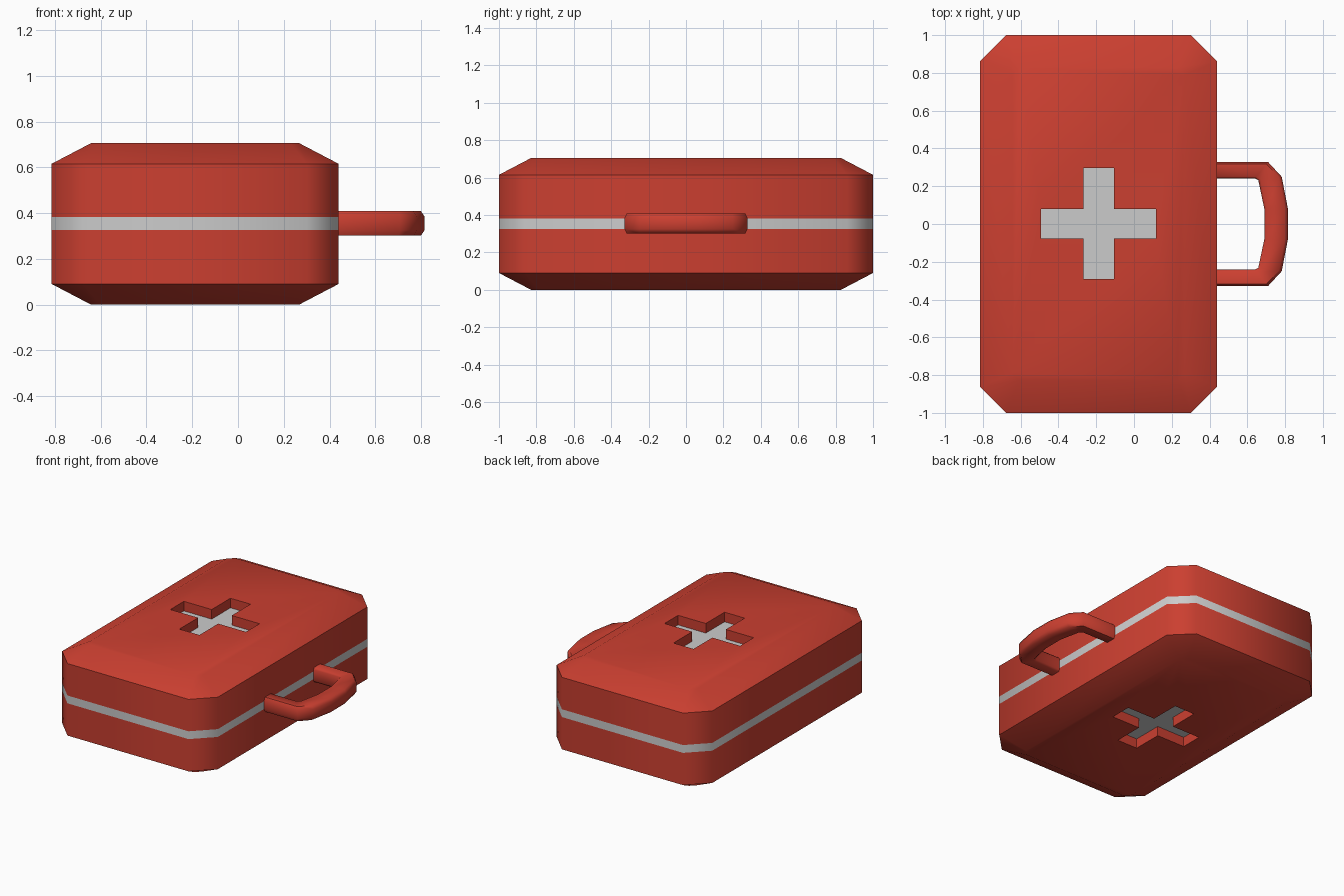
import bpy, bmesh, math

if "Cube" in bpy.data.objects:
    bpy.data.objects.remove(bpy.data.objects["Cube"])

red = bpy.data.materials.new("red_shell")
red.diffuse_color = (0.6, 0.05, 0.03, 1)
red.use_nodes = True
red.node_tree.nodes["Principled BSDF"].inputs["Base Color"].default_value = red.diffuse_color


def loft(name, rings):
    """Bridge equal-length closed rings with quads and cap both ends."""
    bm = bmesh.new()
    loops = [[bm.verts.new(p) for p in ring] for ring in rings]
    n = len(loops[0])
    for a, b in zip(loops, loops[1:]):
        for i in range(n):
            j = (i + 1) % n
            bm.faces.new((a[i], a[j], b[j], b[i]))
    bm.faces.new(loops[0][::-1])
    bm.faces.new(loops[-1])
    bmesh.ops.recalc_face_normals(bm, faces=bm.faces)
    mesh = bpy.data.meshes.new(name)
    bm.to_mesh(mesh)
    bm.free()
    obj = bpy.data.objects.new(name, mesh)
    bpy.context.collection.objects.link(obj)
    mesh.materials.append(red)
    return obj


def activate(obj):
    bpy.ops.object.select_all(action='DESELECT')
    obj.select_set(True)
    bpy.context.view_layer.objects.active = obj


CX = -0.1875      # case centre in x
HX, HY, HZ = 0.6275, 1.0, 0.705


def octagon(inset, z):
    """Case outline with cut corners, offset inwards."""
    x, y = HX - inset, HY - inset
    c = 0.139 - inset * (2 - math.sqrt(2))
    pts = [(x, -y + c), (x, y - c), (x - c, y), (-x + c, y),
           (-x, y - c), (-x, -y + c), (-x + c, -y), (x - c, -y)]
    return [(CX + px, py, z) for px, py in pts]


# Case body with a flush grey stripe around the middle
case = loft("case", [octagon(0.172, 0), octagon(0, 0.09), octagon(0, 0.325),
                     octagon(0, 0.382), octagon(0, 0.615), octagon(0.172, HZ)])
case.data.materials.append(None)

# Cross-shaped recesses in the top and bottom
DEPTH = 0.07
L, W = 0.305, 0.081
cross = [(L, -W), (L, W), (W, W), (W, L), (-W, L), (-W, W),
         (-L, W), (-L, -W), (-W, -W), (-W, -L), (W, -L), (W, -W)]
for side, (z0, z1) in (("top", (HZ - DEPTH, HZ + 0.1)), ("bottom", (-0.1, DEPTH))):
    cutter = loft(side + "_cross_cutter",
                  [[(CX + x, y * 0.965 + 0.002, z) for x, y in cross] for z in (z0, z1)])
    cutter.hide_render = True
    mod = case.modifiers.new("cross_recess", 'BOOLEAN')
    mod.operation = 'DIFFERENCE'
    mod.solver = 'EXACT'
    mod.object = cutter
    activate(case)
    bpy.ops.object.modifier_apply(modifier=mod.name)
    bpy.data.objects.remove(cutter)

# Grey stripe and recess floors
for f in case.data.polygons:
    z = f.center.z
    stripe = abs(f.normal.z) < 0.1 and 0.33 < z < 0.38
    floor = abs(f.normal.z) > 0.9 and min(abs(z - DEPTH), abs(z - HZ + DEPTH)) < 0.005
    f.material_index = 1 if stripe or floor else 0

# Carry handle: section swept between an outer and an inner outline
outer = [(0.43, 0.328), (0.71, 0.328), (0.782, 0.25), (0.815, 0.08)]
inner = [(0.43, 0.242), (0.64, 0.242), (0.658, 0.232), (0.69, 0.08)]
outer += [(x, -y) for x, y in outer[::-1]]
inner += [(x, -y) for x, y in inner[::-1]]
section = [(0, -0.04), (0.1, -0.053), (0.88, -0.053), (1, -0.03),
           (1, 0.03), (0.88, 0.053), (0.1, 0.053), (0, 0.04)]
handle = loft("handle", [[(i[0] + (o[0] - i[0]) * t, i[1] + (o[1] - i[1]) * t, 0.355 + z)
                          for t, z in section] for o, i in zip(outer, inner)])

for obj in (case, handle):
    activate(obj)
    bpy.ops.object.shade_smooth_by_angle(angle=math.radians(60))
